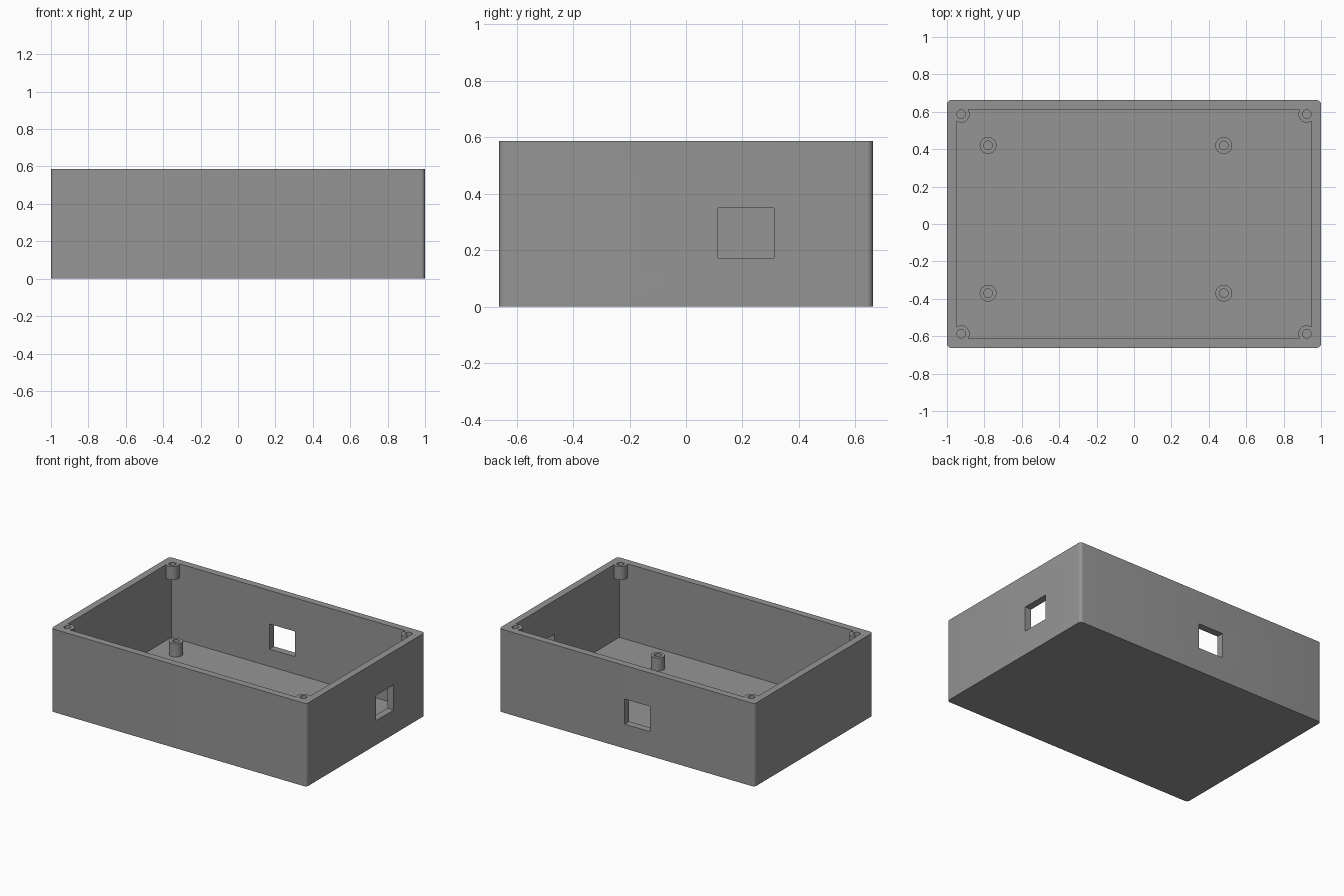
import bpy, bmesh
from mathutils import Matrix

if "Cube" in bpy.data.objects:
    bpy.data.objects.remove(bpy.data.objects["Cube"])

HX, HY, H = 1.0, 0.662, 0.587      # outer half sizes and height
WALL, FLOOR = 0.05, 0.05
POST_R, HOLE_R = 0.045, 0.023

plastic = bpy.data.materials.new("grey plastic")
plastic.diffuse_color = (0.3, 0.3, 0.3, 1)
plastic.use_nodes = True
plastic.node_tree.nodes["Principled BSDF"].inputs["Base Color"].default_value = plastic.diffuse_color


def finish(name, bm):
    me = bpy.data.meshes.new(name)
    bm.to_mesh(me)
    bm.free()
    me.materials.append(plastic)
    ob = bpy.data.objects.new(name, me)
    bpy.context.collection.objects.link(ob)
    return ob


def box(name, lo, hi, round_r=0):
    """Box between two corners, with optionally rounded vertical edges."""
    bm = bmesh.new()
    size = [b - a for a, b in zip(lo, hi)]
    mid = [(a + b) / 2 for a, b in zip(lo, hi)]
    bmesh.ops.create_cube(bm, size=1, matrix=Matrix.Translation(mid) @ Matrix.Diagonal((*size, 1)))
    if round_r:
        upright = [e for e in bm.edges if abs(e.verts[0].co.z - e.verts[1].co.z) > 0.1]
        bmesh.ops.bevel(bm, geom=upright, offset=round_r, segments=6, profile=0.5, affect='EDGES')
    return finish(name, bm)


def rods(name, spots, r, z0, z1):
    """Upright cylinders at several spots, in one mesh."""
    bm = bmesh.new()
    for x, y in spots:
        bmesh.ops.create_cone(bm, cap_ends=True, segments=32, radius1=r, radius2=r,
                              depth=z1 - z0, matrix=Matrix.Translation((x, y, (z0 + z1) / 2)))
    return finish(name, bm)


def combine(ob, tool, operation):
    bpy.context.view_layer.objects.active = ob
    mod = ob.modifiers.new("combine", 'BOOLEAN')
    mod.operation, mod.object, mod.solver = operation, tool, 'EXACT'
    bpy.ops.object.modifier_apply(modifier=mod.name)
    bpy.data.objects.remove(tool)


corners = [(sx * 0.924, sy * 0.587) for sx in (-1, 1) for sy in (-1, 1)]
mounts = [(x, y) for x in (-0.78, 0.48) for y in (-0.37, 0.42)]

# Outer shell
case = box("enclosure", (-HX, -HY, 0), (HX, HY, H), 0.022)

# Inside space, leaving short screw bosses in the top corners
cavity = box("cavity_cutter", (-HX + WALL, -HY + WALL, FLOOR), (HX - WALL, HY - WALL, 0.7))
combine(cavity, rods("boss_shapes", corners, POST_R, H - 0.095, 0.8), 'DIFFERENCE')
combine(case, cavity, 'DIFFERENCE')
combine(case, rods("boss_holes", corners, HOLE_R, H - 0.14, 0.7), 'DIFFERENCE')

# Board standoffs on the floor
combine(case, rods("standoffs", mounts, POST_R, 0.03, 0.143), 'UNION')
combine(case, rods("standoff_holes", mounts, HOLE_R, FLOOR + 0.002, 0.3), 'DIFFERENCE')

# Port openings in the right and back walls
combine(case, box("right_port", (0.9, 0.113, 0.172), (1.1, 0.312, 0.35)), 'DIFFERENCE')
combine(case, box("back_port", (-0.182, 0.55, 0.172), (0.016, 0.75, 0.35)), 'DIFFERENCE')

# Smooth round surfaces, sharp edges elsewhere
bpy.ops.object.select_all(action='DESELECT')
case.select_set(True)
bpy.context.view_layer.objects.active = case
bpy.ops.object.shade_smooth_by_angle(angle=0.6)
